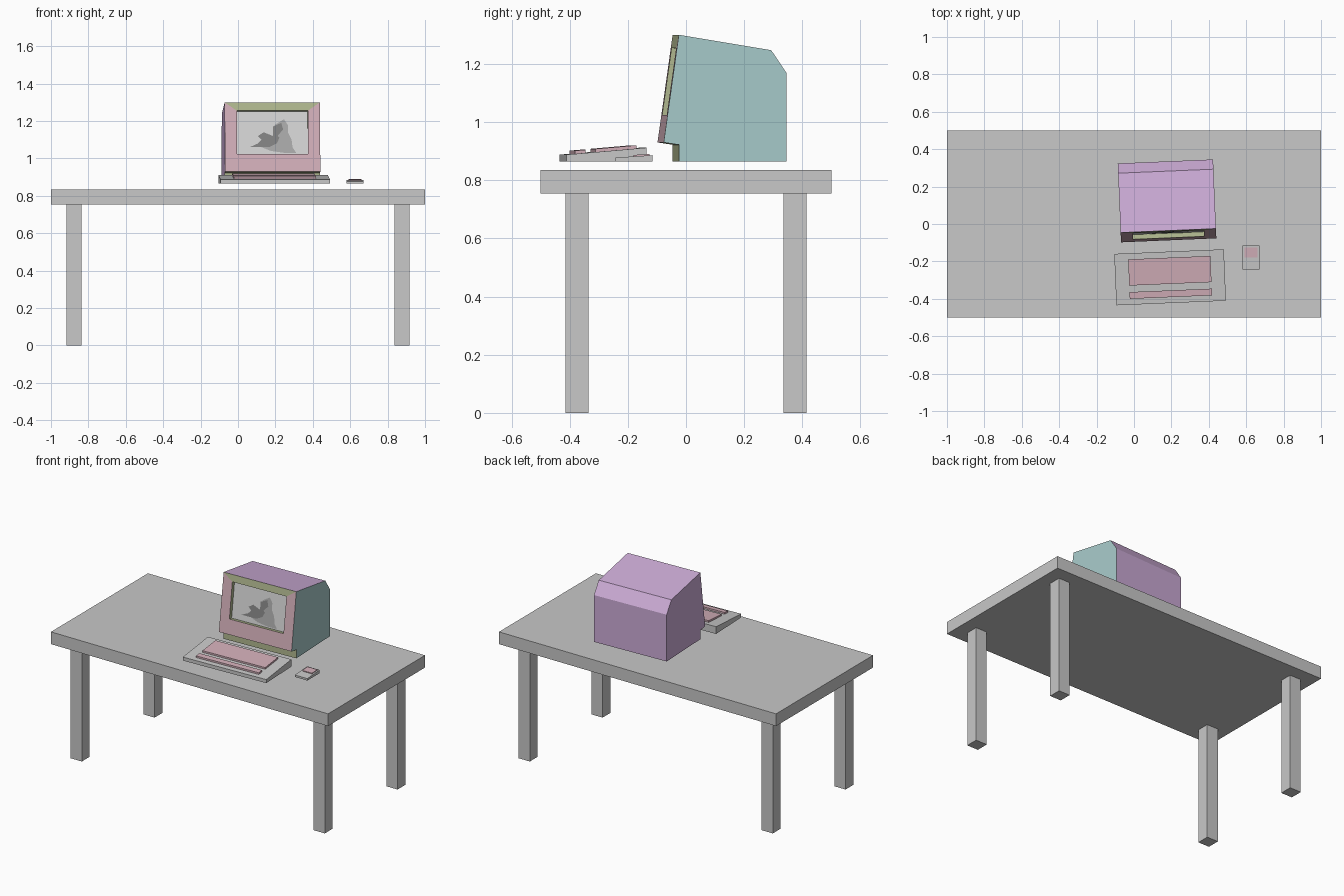
import bpy, bmesh, math
from mathutils import Vector

if "Cube" in bpy.data.objects:
    bpy.data.objects.remove(bpy.data.objects["Cube"])

TURN = math.radians(2.4)   # computer and keyboard sit slightly turned on the table


def material(name, r, g, b):
    m = bpy.data.materials.new(name)
    m.diffuse_color = (r ** 2.2, g ** 2.2, b ** 2.2, 1)
    m.use_nodes = True
    m.node_tree.nodes["Principled BSDF"].inputs["Base Color"].default_value = m.diffuse_color
    return m


GREY = material("grey", .78, .78, .78)
SCREEN = material("screen grey", .83, .83, .83)
MID = material("picture mid grey", .66, .66, .66)
DARK = material("picture dark grey", .51, .51, .51)
PINK = material("pink", .82, .68, .72)
PURPLE = material("purple", .80, .67, .84)
TEAL = material("teal", .65, .79, .79)
OLIVE = material("olive", .69, .72, .56)


def finish(name, bm, mats, loc=(0, 0, 0), turn=0, fix_normals=True):
    if fix_normals:
        bmesh.ops.recalc_face_normals(bm, faces=bm.faces)
    me = bpy.data.meshes.new(name)
    bm.to_mesh(me)
    bm.free()
    ob = bpy.data.objects.new(name, me)
    for m in mats:
        me.materials.append(m)
    ob.location = loc
    ob.rotation_euler.z = turn
    bpy.context.collection.objects.link(ob)
    return ob


def prism(profile, x0, x1):
    """Extrude a (y, z) profile along x."""
    bm = bmesh.new()
    a = [bm.verts.new((x0, y, z)) for y, z in profile]
    b = [bm.verts.new((x1, y, z)) for y, z in profile]
    bm.faces.new(a)
    bm.faces.new(b[::-1])
    n = len(profile)
    for i in range(n):
        j = (i + 1) % n
        bm.faces.new((a[i], a[j], b[j], b[i]))
    return bm


def box(name, x0, x1, y0, y1, z0, z1, mat):
    return finish(name, prism([(y0, z0), (y1, z0), (y1, z1), (y0, z1)], x0, x1), [mat])


# Table
box("table_top", -1, 1, -.5, .5, .755, .835, GREY)
for sx, side in ((-1, "left"), (1, "right")):
    for sy, end in ((-1, "front"), (1, "back")):
        cx, cy = sx * .877, sy * .375
        box(f"{end}_{side}_leg", cx - .04, cx + .04, cy - .04, cy + .04, 0, .755, GREY)

# Monitor case: side profile extruded across its width
CASE_LOC = (.1765, .1275, 0)
HALF = .255
bm = prism([(-.163, .865), (.207, .865), (.207, 1.17), (.155, 1.247),
            (-.163, 1.30), (-.215, .93), (-.163, .922)], -HALF, HALF)
bmesh.ops.recalc_face_normals(bm, faces=bm.faces)
bm.normal_update()
CASE_MATS = [PURPLE, TEAL, OLIVE, PINK, SCREEN]
front = None
for f in bm.faces:
    c = f.calc_center_median()
    if f.normal.x > .9:
        f.material_index = 1
    elif f.normal.y < -.9:
        f.material_index = 2
        if c.z > 1:
            front = f
    elif f.normal.z < -.5 and c.y < -.1:
        f.material_index = 2


def on_front(u, z, depth):
    """Point on the sloped front plane, pushed inward by depth."""
    y = -.215 + (z - .93) / .37 * .052
    return Vector((u, y + depth * .99, z - depth * .139))


# Bezel frame, recess walls and screen replace the plain front face
outer = sorted(front.verts, key=lambda v: math.atan2(v.co.z - 1.115, v.co.x))
bmesh.ops.delete(bm, geom=[front], context='FACES_ONLY')
corners = [(-.19, 1.025), (.19, 1.025), (.19, 1.255), (-.19, 1.255)]
rim = [bm.verts.new(on_front(u, z, 0)) for u, z in corners]
deep = [bm.verts.new(on_front(u, z, .025)) for u, z in corners]
for i in range(4):
    j = (i + 1) % 4
    bm.faces.new((outer[i], outer[j], rim[j], rim[i])).material_index = 2 if i == 2 else 3
    bm.faces.new((rim[i], rim[j], deep[j], deep[i])).material_index = 2
bm.faces.new(deep).material_index = 4
finish("monitor_case", bm, CASE_MATS, CASE_LOC, TURN)


# Flat picture on the screen
def picture(name, pts, depth, mat):
    bm = bmesh.new()
    f = bm.faces.new([bm.verts.new(on_front(x - .187, z + .003, depth)) for x, z in pts])
    f.normal_update()
    if f.normal.y > 0:
        f.normal_flip()
    finish(name, bm, [mat], CASE_LOC, TURN, False)


picture("picture_light_shape", [(.20, 1.18), (.25, 1.21), (.27, 1.18), (.27, 1.14), (.29, 1.10),
        (.295, 1.06), (.315, 1.03), (.25, 1.03), (.18, 1.04), (.13, 1.06), (.18, 1.08),
        (.20, 1.12)], .023, MID)
picture("picture_dark_shape", [(.065, 1.06), (.11, 1.08), (.13, 1.10), (.11, 1.12), (.14, 1.14),
        (.19, 1.12), (.19, 1.17), (.235, 1.19), (.245, 1.155), (.215, 1.12), (.225, 1.11),
        (.21, 1.08), (.17, 1.06)], .021, DARK)

# Keyboard: wedge body with two raised key pads
KEY_LOC = (.193, -.285, 0)


def key_top(v):
    return .90 + v * .087


finish("keyboard_body", prism([(-.1375, .865), (.1375, .865), (.1375, key_top(.1375)),
       (-.1375, key_top(-.1375))], -.293, .293), [GREY], KEY_LOC, TURN)
for name, v0, v1 in (("main_keys", -.035, .105), ("space_bar", -.106, -.07)):
    finish(name, prism([(v0, key_top(v0) - .003), (v1, key_top(v1) - .003),
           (v1, key_top(v1) + .011), (v0, key_top(v0) + .011)], -.22, .22), [PINK], KEY_LOC, TURN)

# Mouse: small wedge with a button pad
finish("mouse_body", prism([(-.242, .865), (-.115, .865), (-.115, .886), (-.242, .878)],
       .58, .67), [GREY])
finish("mouse_button", prism([(-.18, .879), (-.125, .882), (-.125, .890), (-.18, .887)],
       .59, .66), [PINK])
